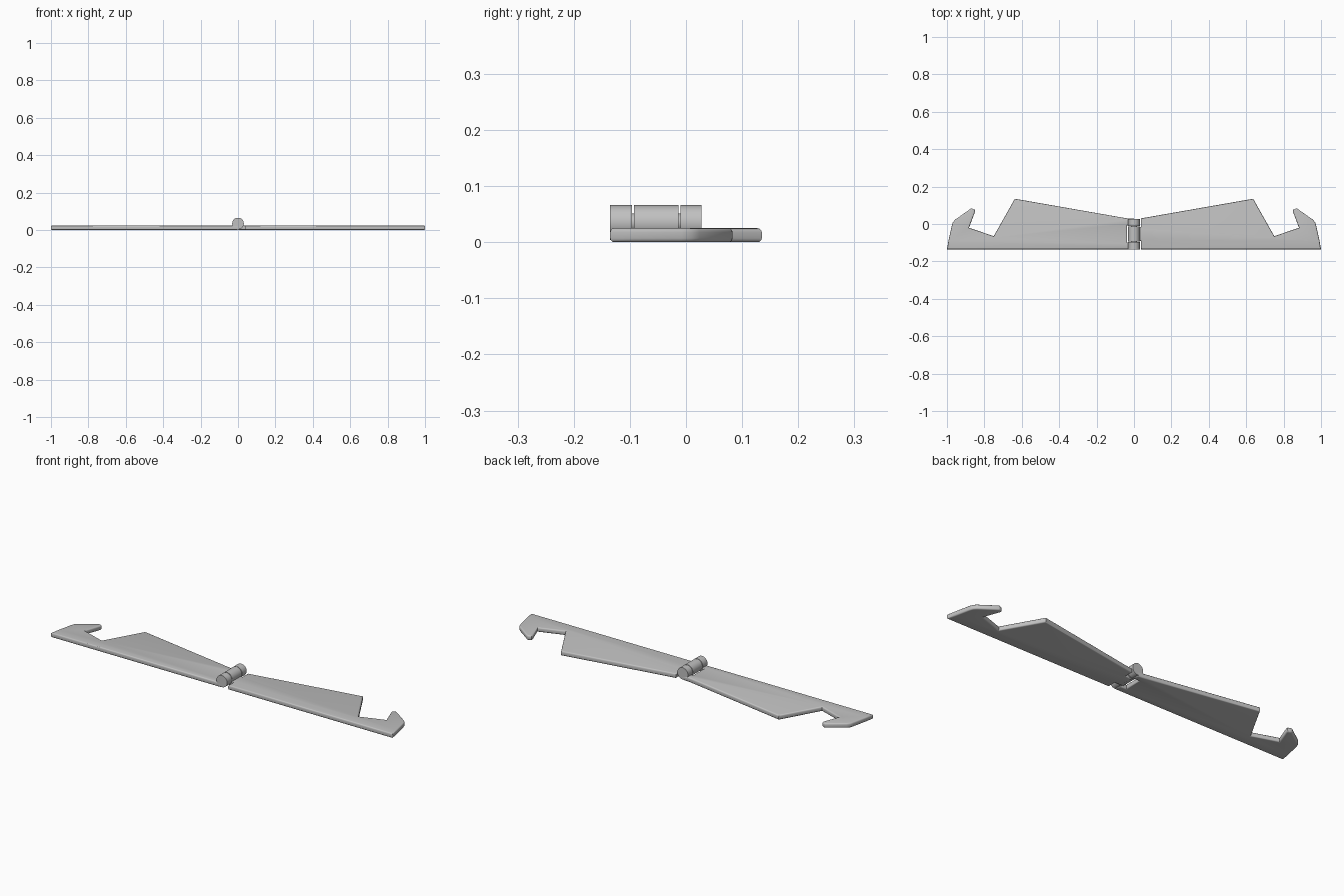
import bpy, bmesh, math
from mathutils import Matrix, Vector

cube = bpy.data.objects.get("Cube")
if cube:
    bpy.data.objects.remove(cube, do_unlink=True)

THICK = 0.025      # leaf thickness
ROUND = 0.007      # edge rounding of the leaves
BARREL_R = 0.031
BARREL_Z = 0.035
FRONT, BACK = -0.135, 0.028   # hinge extent along y
CLEAR = 0.037      # leaf edge clearance from the hinge axis

grey = bpy.data.materials.new("plain grey")
grey.use_nodes = True
colour = (0.53, 0.53, 0.53, 1)
grey.diffuse_color = colour
grey.node_tree.nodes["Principled BSDF"].inputs["Base Color"].default_value = colour


def finish(bm, name):
    bmesh.ops.recalc_face_normals(bm, faces=bm.faces)
    mesh = bpy.data.meshes.new(name)
    bm.to_mesh(mesh)
    bm.free()
    mesh.materials.append(grey)
    obj = bpy.data.objects.new(name, mesh)
    bpy.context.collection.objects.link(obj)
    bpy.ops.object.select_all(action="DESELECT")
    obj.select_set(True)
    bpy.context.view_layer.objects.active = obj
    bpy.ops.object.shade_smooth_by_angle(angle=math.radians(35))
    return obj


def leaf(name, side, inner_edge):
    """Extruded hooked leaf; inner_edge runs from back to front along the hinge."""
    hook = [(1.0, FRONT), (0.992, -0.09), (0.974, -0.008), (0.968, 0.01),
            (0.955, 0.024), (0.873, 0.082), (0.866, 0.083), (0.851, 0.076),
            (0.849, 0.068), (0.882, -0.02), (0.75, -0.065), (0.637, 0.135)]
    bm = bmesh.new()
    verts = [bm.verts.new((side * x, y, 0)) for x, y in hook + inner_edge]
    base = bm.faces.new(verts)
    top = bmesh.ops.extrude_face_region(bm, geom=[base])["geom"]
    bmesh.ops.translate(bm, vec=Vector((0, 0, THICK)),
                        verts=[g for g in top if isinstance(g, bmesh.types.BMVert)])
    bmesh.ops.recalc_face_normals(bm, faces=bm.faces)
    # Round only the rims, leaving the upright corners crisp
    rims = [e for e in bm.edges if abs(e.verts[0].co.z - e.verts[1].co.z) < 1e-5]
    bmesh.ops.bevel(bm, geom=rims, offset=ROUND, segments=3, profile=0.5,
                    affect="EDGES", clamp_overlap=True)
    return finish(bm, name)


def cylinder(name, y0, y1, radius):
    bm = bmesh.new()
    place = (Matrix.Translation((0, (y0 + y1) / 2, BARREL_Z))
             @ Matrix.Rotation(math.pi / 2, 4, "X"))
    bmesh.ops.create_cone(bm, cap_ends=True, segments=48, radius1=radius,
                          radius2=radius, depth=y1 - y0, matrix=place)
    return finish(bm, name)


# Leaf with the middle tab, on the model's left
leaf("left_leaf", 1, [(CLEAR, BACK + 0.002), (CLEAR, -0.015), (0.0, -0.015),
                      (0.0, -0.091), (CLEAR, -0.091), (CLEAR, FRONT)])

# Leaf with the two end tabs, on the model's right
leaf("right_leaf", -1, [(CLEAR, BACK + 0.002), (0.0, BACK), (0.0, -0.008),
                        (CLEAR, -0.008), (CLEAR, -0.098), (0.0, -0.098),
                        (0.0, FRONT)])

# Hinge knuckles and the pin joining them
cylinder("front_knuckle", FRONT, -0.096, BARREL_R)
cylinder("middle_knuckle", -0.093, -0.013, BARREL_R)
cylinder("back_knuckle", -0.010, BACK, BARREL_R)
cylinder("hinge_pin", FRONT + 0.01, BACK - 0.01, 0.016)
